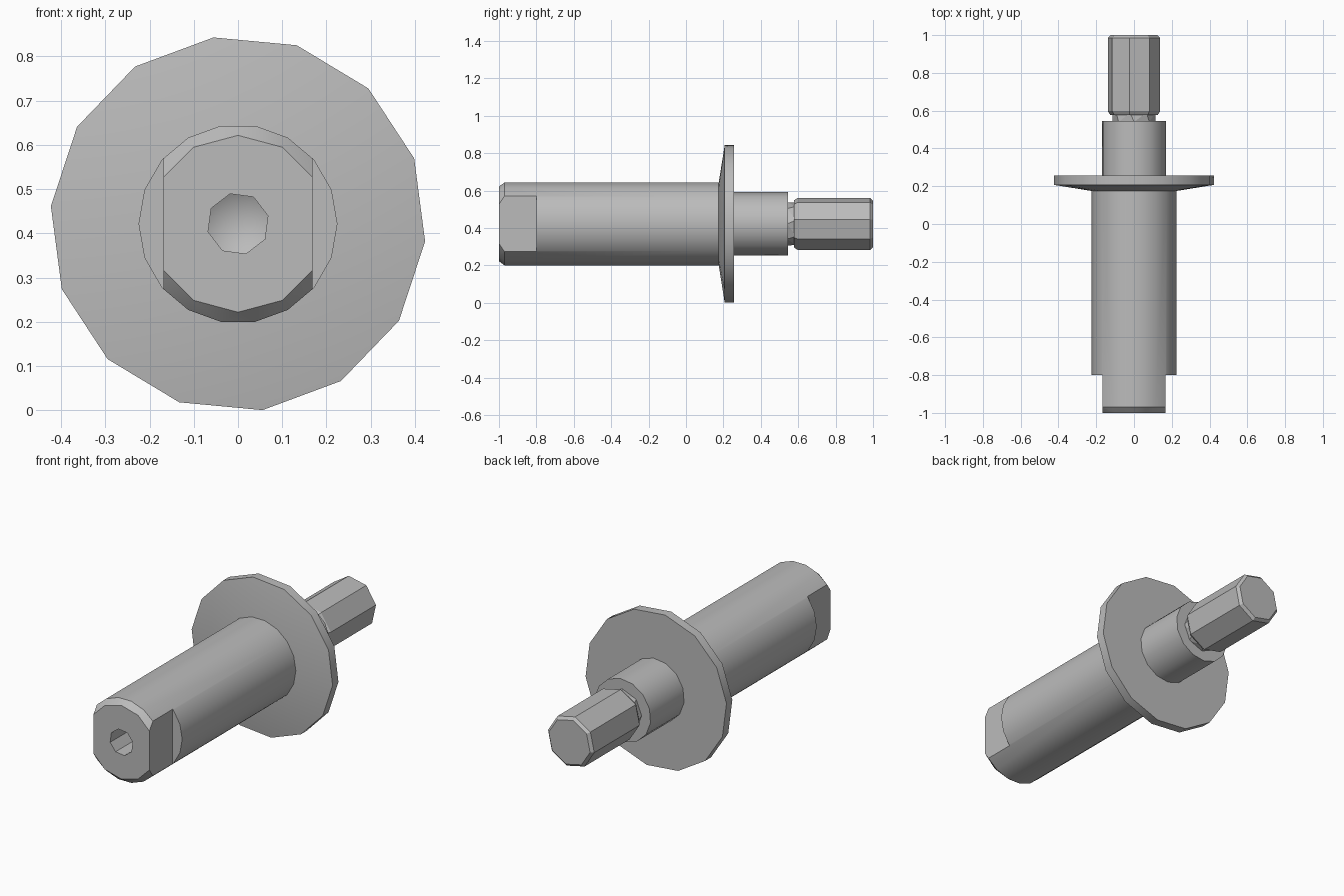
import bpy, bmesh, math

cube = bpy.data.objects.get("Cube")
if cube:
    bpy.data.objects.remove(cube, do_unlink=True)

AXIS_Z = 0.4215

steel = bpy.data.materials.new("grey_steel")
steel.use_nodes = True
steel.diffuse_color = (0.5, 0.5, 0.5, 1)
steel.node_tree.nodes["Principled BSDF"].inputs["Base Color"].default_value = (0.5, 0.5, 0.5, 1)


def add_object(name, bm):
    mesh = bpy.data.meshes.new(name)
    bmesh.ops.recalc_face_normals(bm, faces=bm.faces[:])
    bm.to_mesh(mesh)
    bm.free()
    mesh.materials.append(steel)
    obj = bpy.data.objects.new(name, mesh)
    bpy.context.collection.objects.link(obj)
    return obj


def hull(name, rings):
    """Convex solid around rings of (y, radius, sides, phase in degrees)."""
    bm = bmesh.new()
    for y, r, sides, phase in rings:
        for i in range(sides):
            a = math.radians(phase) + math.tau * i / sides
            bm.verts.new((r * math.cos(a), y, AXIS_Z + r * math.sin(a)))
    bmesh.ops.convex_hull(bm, input=bm.verts[:])
    bmesh.ops.dissolve_limit(bm, angle_limit=0.01, verts=bm.verts[:], edges=bm.edges[:])
    return add_object(name, bm)


def box(name, x, y, size):
    bm = bmesh.new()
    bmesh.ops.create_cube(bm, size=1)
    for v in bm.verts:
        v.co = (x + v.co.x * size[0], y + v.co.y * size[1], AXIS_Z + v.co.z * size[2])
    return add_object(name, bm)


def cut(target, cutter):
    cutter.hide_render = True
    cutter.hide_set(True)
    mod = target.modifiers.new(cutter.name, 'BOOLEAN')
    mod.operation = 'DIFFERENCE'
    mod.solver = 'EXACT'
    mod.object = cutter
    bpy.context.view_layer.objects.active = target
    bpy.ops.object.modifier_apply(modifier=mod.name)
    bpy.data.objects.remove(cutter, do_unlink=True)


# Main shaft with chamfered front end
shaft = hull("main_shaft", [(-1, 0.2, 12, 0), (-0.97, 0.225, 18, 0), (0.18, 0.225, 18, 0)])

# Wrench flats on both sides of the front end
for side in (-1, 1):
    cut(shaft, box("flat_cutter", side * 0.268, -0.95, (0.2, 0.3, 1)))

# Centre hole with a drill-point bottom
cut(shaft, hull("hole_cutter", [(-1.05, 0.07, 8, 15), (-0.8, 0.07, 8, 15), (-0.76, 0, 1, 0)]))

# Flange with a coned front face
flange = hull("flange", [(0.175, 0.225, 18, 0), (0.207, 0.425, 14, 97.5), (0.257, 0.425, 14, 97.5)])

# Stepped shoulder behind the flange
shoulder = hull("shoulder", [(0.25, 0.17, 14, 8), (0.545, 0.17, 14, 8)])

# Undercut neck and faceted tail
neck = hull("neck", [(0.54, 0.115, 8, 0), (0.59, 0.115, 8, 10)])
tail = hull("faceted_tail", [(0.578, 0.128, 8, 10), (0.597, 0.141, 8, 10),
                             (0.985, 0.141, 8, 10), (1, 0.126, 8, 10)])

# Smooth the round parts, keep the tail faceted
for obj in (shaft, flange, shoulder):
    bpy.ops.object.select_all(action='DESELECT')
    obj.select_set(True)
    bpy.context.view_layer.objects.active = obj
    bpy.ops.object.shade_smooth_by_angle(angle=math.radians(28))
